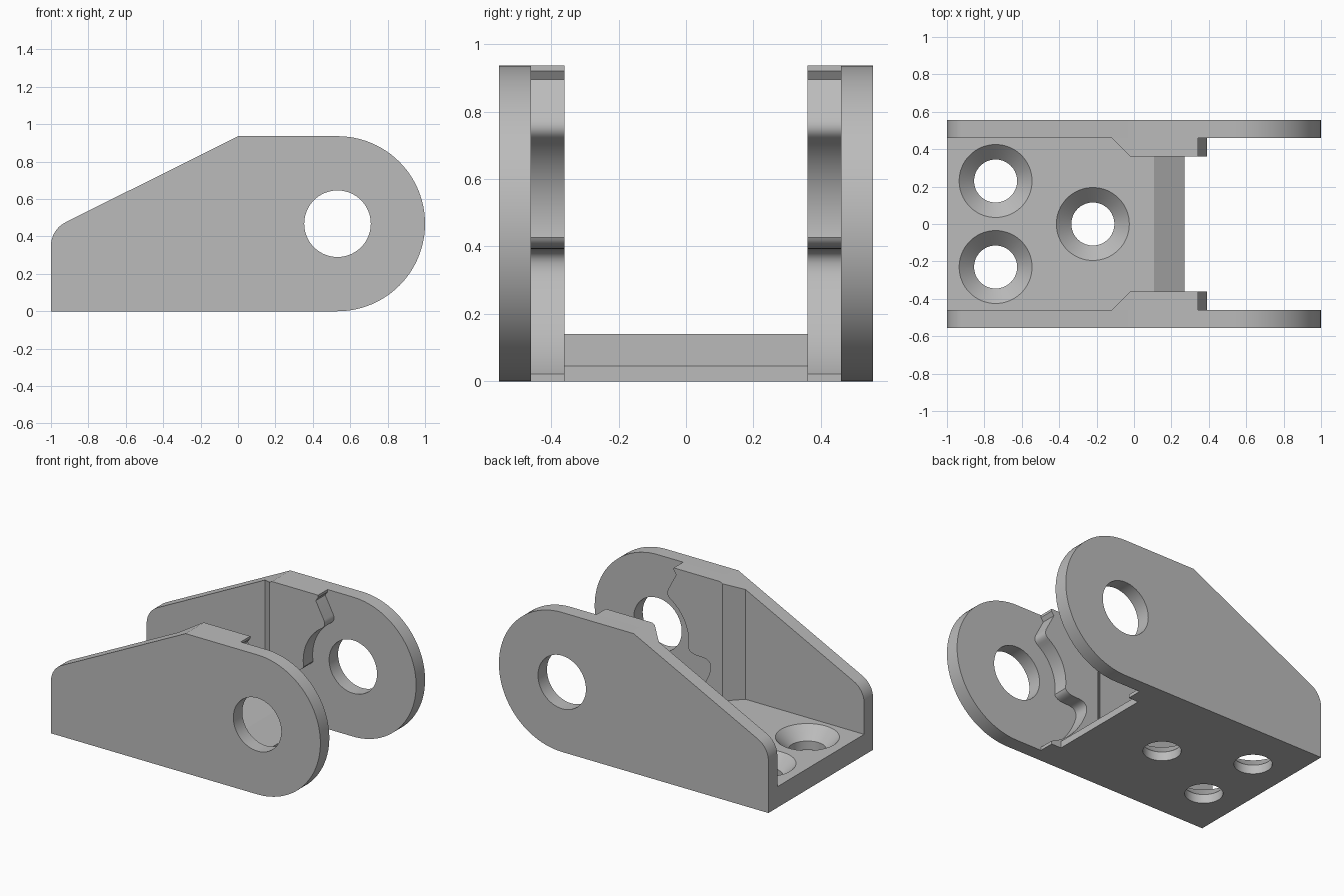
import bpy, bmesh, math
from mathutils import Vector

if "Cube" in bpy.data.objects:
    bpy.data.objects.remove(bpy.data.objects["Cube"])

grey = bpy.data.materials.new("plain grey")
grey.diffuse_color = (0.5, 0.5, 0.5, 1)
grey.use_nodes = True
grey.node_tree.nodes["Principled BSDF"].inputs["Base Color"].default_value = grey.diffuse_color

PIVOT = (0.532, 0.468)
R_OUT = 0.468


def arc(r, a0, a1, n, c=PIVOT):
    """Points on an x/z circle, angles in degrees."""
    return [(c[0] + r * math.cos(math.radians(a0 + (a1 - a0) * i / n)),
             c[1] + r * math.sin(math.radians(a0 + (a1 - a0) * i / n))) for i in range(n + 1)]


def bend(p0, p1, p2, n=8):
    """Rounded corner from p0 to p2 pulled towards p1."""
    p0, p1, p2 = Vector(p0), Vector(p1), Vector(p2)
    return [tuple(p0 * (1 - t) ** 2 + p1 * 2 * t * (1 - t) + p2 * t * t)
            for t in (i / n for i in range(n + 1))]


def solid(name, rings, holes, axis):
    """Closed mesh: outer wall through rings, hole walls, and flat caps at both ends."""
    bm = bmesh.new()
    caps = ([], [])
    for wall in [rings] + holes:
        loops = [[bm.verts.new(p) for p in ring] for ring in wall]
        n = len(loops[0])
        for a, b in zip(loops, loops[1:]):
            for i in range(n):
                bm.faces.new((a[i], a[(i + 1) % n], b[(i + 1) % n], b[i]))
        for cap, loop in zip(caps, (loops[0], loops[-1])):
            cap += [bm.edges.get((loop[i], loop[(i + 1) % n])) for i in range(n)]
    for cap in caps:
        bmesh.ops.triangle_fill(bm, use_beauty=True, use_dissolve=False, edges=cap, normal=axis)
    bmesh.ops.recalc_face_normals(bm, faces=bm.faces[:])
    me = bpy.data.meshes.new(name)
    bm.to_mesh(me)
    bm.free()
    me.materials.append(grey)
    ob = bpy.data.objects.new(name, me)
    bpy.context.scene.collection.objects.link(ob)
    return ob


def across(pts, y):
    return [(x, y, z) for x, z in pts]


# Base plate: narrows between the pads, sloped front lip, countersunk screw holes
def base_ring(front, z):
    half = [(-1, 0.46), (-0.12, 0.46), (-0.02, 0.36), (front, 0.36)]
    return [(x, y, z) for x, y in half] + [(x, -y, z) for x, y in reversed(half)]


def screw_hole(cx, cy):
    return [[(x, y, h) for x, y in arc(r, 0, 360, 64, (cx, cy))[:-1]]
            for r, h in ((0.195, 0.14), (0.115, 0.06), (0.115, 0))]


parts = [solid("base_plate",
               [base_ring(0.107, 0.14), base_ring(0.27, 0.045), base_ring(0.27, 0)],
               [screw_hole(-0.74, 0.23), screw_hole(-0.74, -0.23), screw_hole(-0.22, 0)],
               (0, 0, 1))]

# Side plate outline: round eye, flat top, sloped back, rounded rear corner
plate = ([(-1, 0)] + arc(R_OUT, -90, 90, 48) + [(0, 0.936)]
         + arc(0.14, 116.57, 180, 10, (-0.86, 0.35)))
eye = arc(0.178, 0, 360, 64)[:-1]

# Inner pad outline: stepped clearance cut around the pivot
pad_front = ([(0.343, 0), (0.343, 0.022)] + arc(0.485, 247, 198, 16)
             + bend((0.071, 0.318), (0.055, 0.39), (0.13, 0.392))[1:]
             + bend((0.165, 0.393), (0.222, 0.395), (0.235, 0.426))
             + arc(0.30, 187, 123, 20)
             + bend((0.369, 0.720), (0.402, 0.742), (0.385, 0.78))[1:]
             + [(0.325, 0.895), (0.343, 0.92), (0.343, 0.936), (0, 0.936)])

for side, s in (("right", -1), ("left", 1)):
    parts.append(solid(side + "_side_plate", [across(plate, s * y) for y in (0.46, 0.555)],
                       [[across(eye, s * y) for y in (0.46, 0.555)]], (0, 1, 0)))
    # the pad's rear edge slants from the plate to its inner face
    rings = [across(pad_front + [(xb, 0.936 + xb * 0.5), (xb, 0)], s * y)
             for y, xb in ((0.36, -0.02), (0.46, -0.12))]
    parts.append(solid(side + "_inner_pad", rings, [], (0, 1, 0)))

# Smooth the curved walls, keep the edges crisp
for ob in parts:
    bpy.ops.object.select_all(action='DESELECT')
    ob.select_set(True)
    bpy.context.view_layer.objects.active = ob
    bpy.ops.object.shade_smooth_by_angle(angle=math.radians(20))
